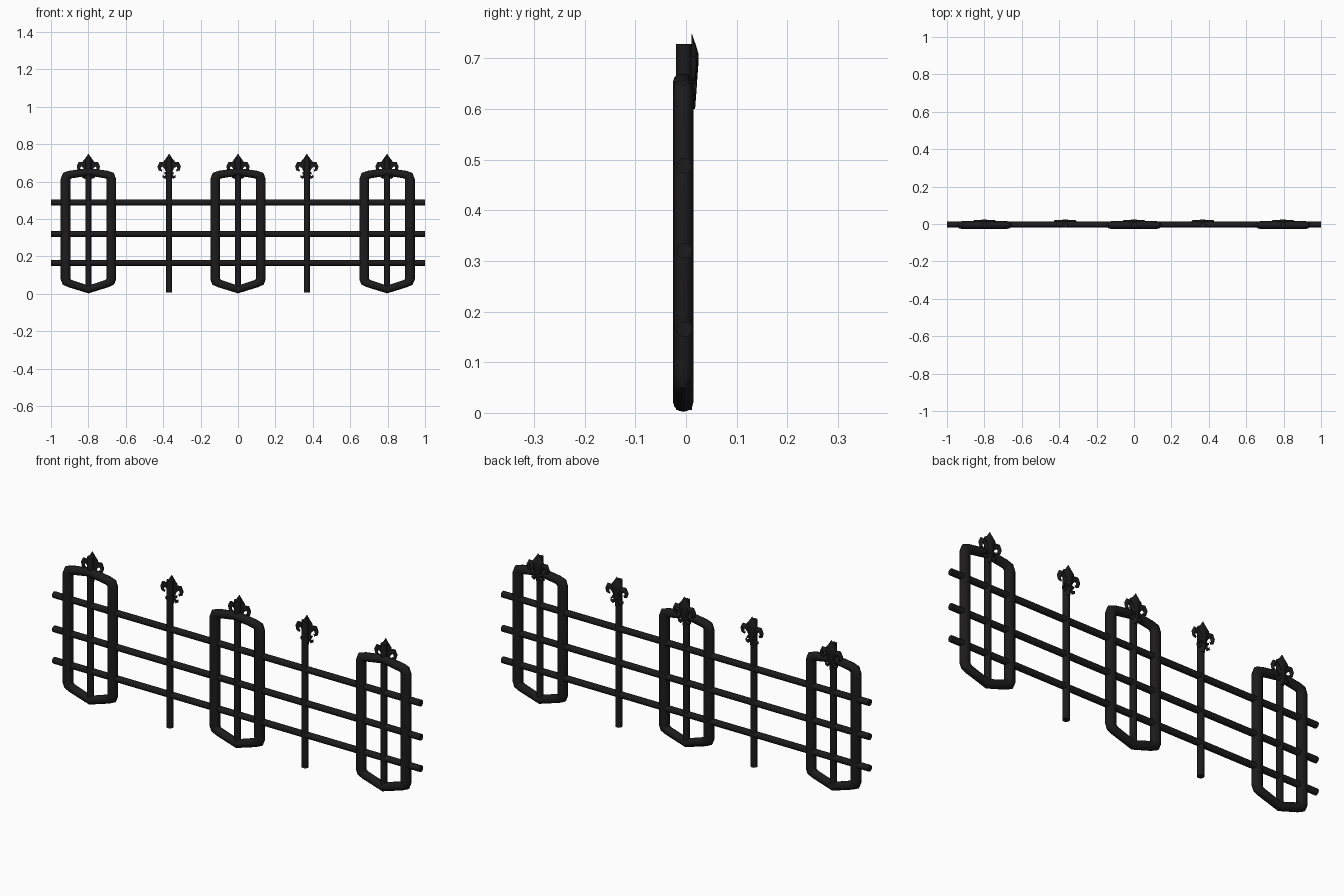
import bpy, bmesh
from math import sin, cos, pi
from mathutils import Vector

if "Cube" in bpy.data.objects:
    bpy.data.objects.remove(bpy.data.objects["Cube"])

iron = bpy.data.materials.new("black_iron")
iron.diffuse_color = (0.012, 0.011, 0.011, 1)
iron.use_nodes = True
iron.node_tree.nodes["Principled BSDF"].inputs["Base Color"].default_value = iron.diffuse_color


def finish(bm, name):
    bmesh.ops.recalc_face_normals(bm, faces=bm.faces)
    me = bpy.data.meshes.new(name)
    bm.to_mesh(me)
    bm.free()
    ob = bpy.data.objects.new(name, me)
    bpy.context.collection.objects.link(ob)
    me.materials.append(iron)
    bpy.ops.object.select_all(action='DESELECT')
    ob.select_set(True)
    bpy.context.view_layer.objects.active = ob
    bpy.ops.object.shade_smooth_by_angle(angle=0.7)


def sweep(bm, path, section, y, closed=False):
    """Sweep a (u, v) section along (x, z, width, depth) points in the xz plane."""
    n, rings = len(path), []
    for i, (x, z, w, d) in enumerate(path):
        p = Vector((x, z))
        a = Vector(path[(i - 1) % n][:2]) if closed or i > 0 else p
        b = Vector(path[(i + 1) % n][:2]) if closed or i < n - 1 else p
        t1 = (p - a).normalized() if p != a else (b - p).normalized()
        t2 = (b - p).normalized() if p != b else t1
        t = (t1 + t2).normalized()
        k = w / max(t.dot(t1), 0.6)
        rings.append([bm.verts.new((x - t.y * u * k, y + v * d, z + t.x * u * k))
                      for u, v in section])
    m = len(section)
    for i in range(n if closed else n - 1):
        r, s = rings[i], rings[(i + 1) % n]
        for j in range(m):
            bm.faces.new((r[j], r[(j + 1) % m], s[(j + 1) % m], s[j]))
    if not closed:
        bm.faces.new(rings[0])
        bm.faces.new(rings[-1][::-1])


ROUND = [(cos(2 * pi * i / 12), sin(2 * pi * i / 12)) for i in range(12)]
RELIEF = [(1, 0), (0.85, 0.5), (0.4, 0.92), (0, 1), (-0.4, 0.92), (-0.85, 0.5), (-1, 0)]


def mirrored(path, side):
    return [(side * x, z, w, d) for x, z, w, d in path]


# horizontal rails
for i, z in enumerate((0.165, 0.32, 0.488)):
    bm = bmesh.new()
    sweep(bm, [(-1, z, 0.0155, 0.0155), (1, z, 0.0155, 0.0155)], ROUND, -0.003)
    finish(bm, f"rail_{i}")

# half outline of the frame, top peak down to bottom peak
half = [(0.098, 0.637, 0.021, 0.0205), (0.116, 0.629, 0.024, 0.0205),
        (0.122, 0.61, 0.026, 0.0205), (0.122, 0.08, 0.026, 0.0205),
        (0.117, 0.065, 0.024, 0.0205), (0.1, 0.055, 0.021, 0.0205)]
outline = ([(0, 0.652, 0.02, 0.0205)] + half + [(0, 0.023, 0.02, 0.0205)]
           + mirrored(half, -1)[::-1])

for i, x in enumerate((-0.8, 0, 0.797)):
    bm = bmesh.new()
    sweep(bm, outline, ROUND, -0.0055, closed=True)
    bmesh.ops.translate(bm, verts=bm.verts, vec=(x, 0, 0))
    finish(bm, f"frame_{i}")

# finial parts: spear, side petals, lower curls, band
spear = [(0, 0.60, 0.008, 0.007), (0, 0.64, 0.013, 0.010), (0, 0.67, 0.020, 0.012),
         (0, 0.695, 0.031, 0.014), (0, 0.708, 0.030, 0.014), (0, 0.725, 0.016, 0.009),
         (0, 0.748, 0.001, 0.001)]
petal = [(0.008, 0.640, 0.005, 0.008), (0.017, 0.672, 0.008, 0.010),
         (0.030, 0.692, 0.012, 0.012), (0.044, 0.693, 0.012, 0.012),
         (0.052, 0.679, 0.010, 0.011), (0.050, 0.664, 0.007, 0.009),
         (0.041, 0.659, 0.004, 0.006), (0.036, 0.665, 0.001, 0.003)]
curl = [(0.006, 0.650, 0.006, 0.008), (0.012, 0.632, 0.007, 0.009),
        (0.022, 0.622, 0.007, 0.009), (0.031, 0.626, 0.005, 0.007),
        (0.033, 0.636, 0.001, 0.003)]
band = [(-0.024, 0.645, 0.007, 0.012), (0.024, 0.645, 0.007, 0.012)]

# upright bars, each with a finial
for i, x in enumerate((-0.8, -0.368, 0, 0.368, 0.797)):
    bm = bmesh.new()
    z0 = 0.015 if i % 2 == 0 else 0.006
    sweep(bm, [(0, z0, 0.016, 0.016), (0, 0.728, 0.016, 0.016)], ROUND, -0.004)
    bmesh.ops.translate(bm, verts=bm.verts, vec=(x, 0, 0))
    finish(bm, f"upright_{i}")

    bm = bmesh.new()
    sweep(bm, spear, RELIEF, 0.011)
    sweep(bm, band, RELIEF, 0.010)
    for side in (-1, 1):
        sweep(bm, mirrored(petal, side), RELIEF, 0.010)
        sweep(bm, mirrored(curl, side), RELIEF, 0.010)
    bmesh.ops.translate(bm, verts=bm.verts, vec=(x, 0, 0))
    finish(bm, f"finial_{i}")
